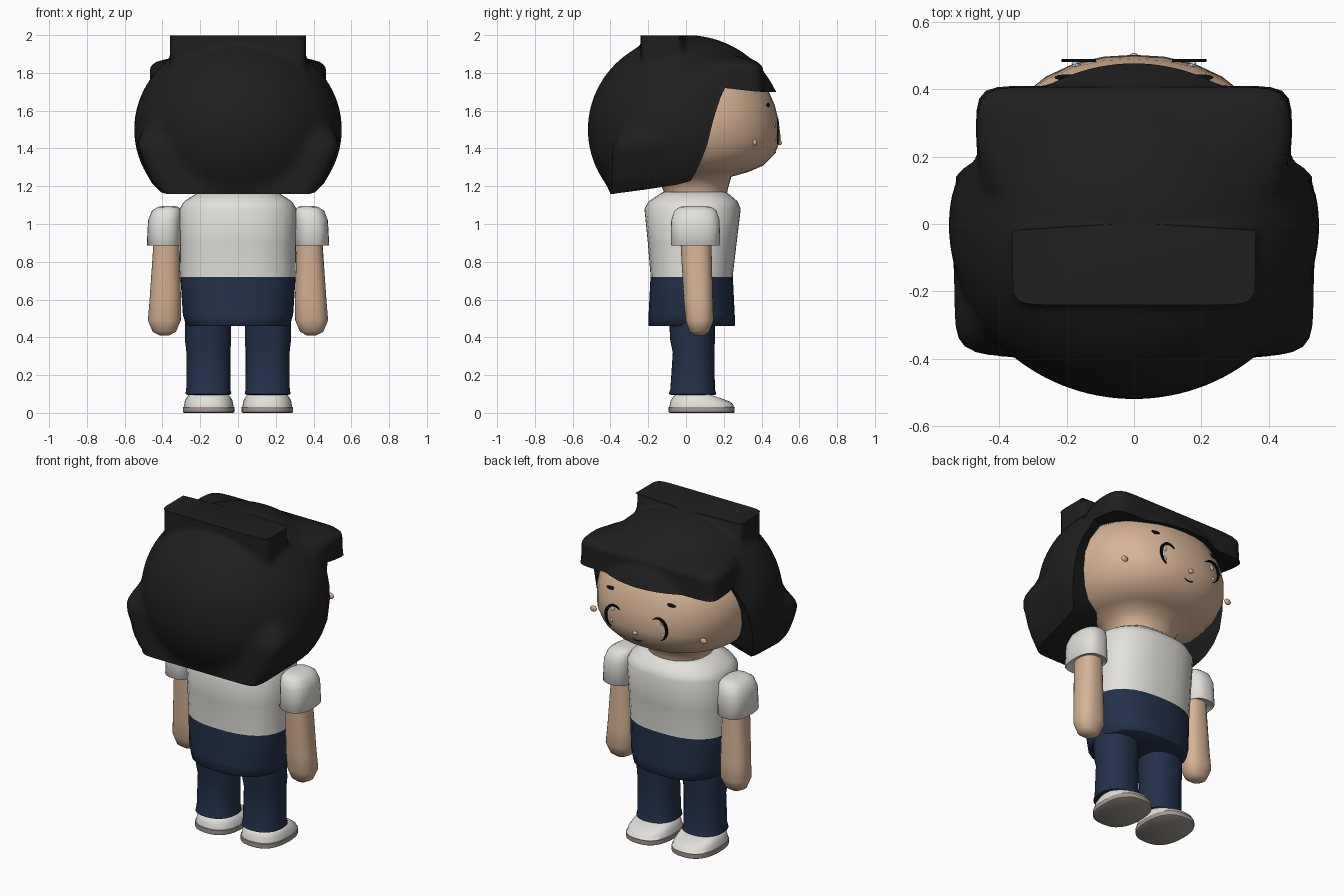
import bpy, bmesh, math
from mathutils import Vector
from mathutils.bvhtree import BVHTree

cube = bpy.data.objects.get("Cube")
if cube:
    bpy.data.objects.remove(cube)


def material(name, r, g, b):
    m = bpy.data.materials.new(name)
    m.use_nodes = True
    m.diffuse_color = (r, g, b, 1)
    m.node_tree.nodes["Principled BSDF"].inputs["Base Color"].default_value = (r, g, b, 1)
    return m


HAIR = material("hair black", .014, .014, .014)
SKIN = material("skin", .68, .45, .30)
WHITE = material("shirt white", .76, .75, .71)
NAVY = material("trouser navy", .017, .030, .068)
SOLE = material("sole grey", .36, .31, .28)
INK = material("eye black", .004, .004, .004)
SHINE = material("eye shine", .55, .68, .75)


def finish(name, bm, *mats, angle=40):
    bmesh.ops.recalc_face_normals(bm, faces=bm.faces[:])
    me = bpy.data.meshes.new(name)
    bm.to_mesh(me)
    bm.free()
    for m in mats:
        me.materials.append(m)
    ob = bpy.data.objects.new(name, me)
    bpy.context.collection.objects.link(ob)
    bpy.ops.object.select_all(action='DESELECT')
    bpy.context.view_layer.objects.active = ob
    ob.select_set(True)
    bpy.ops.object.shade_smooth_by_angle(angle=math.radians(angle))
    return ob


def skin_rings(bm, rings):
    """Join closed rings of points with quads."""
    rows = [[bm.verts.new(p) for p in ring] for ring in rings]
    n = len(rows[0])
    for a, b in zip(rows, rows[1:]):
        for i in range(n):
            j = (i + 1) % n
            bm.faces.new((a[i], a[j], b[j], b[i]))
    return rows


def oval(z, cx, cy, rx, ry, power=2, n=32):
    pts = []
    for i in range(n):
        c, s = math.cos(math.tau * i / n), math.sin(math.tau * i / n)
        k = (abs(c) ** power + abs(s) ** power) ** (-1 / power)
        pts.append((cx + rx * c * k, cy + ry * s * k, z))
    return pts


def loft(name, rings, *mats, power=2, split=None, angle=40):
    """Stack ovals (z, cx, cy, rx, ry); faces below split get the second material."""
    bm = bmesh.new()
    rows = skin_rings(bm, [oval(*r, power=power) for r in rings])
    bm.faces.new(rows[0])
    bm.faces.new(rows[-1])
    if split:
        for f in bm.faces:
            f.material_index = int(f.calc_center_median().z < split)
    return finish(name, bm, *mats, angle=angle)


def blob(name, loc, scale, mat):
    bm = bmesh.new()
    bmesh.ops.create_uvsphere(bm, u_segments=16, v_segments=10, radius=1)
    bmesh.ops.scale(bm, vec=scale, verts=bm.verts)
    bmesh.ops.translate(bm, vec=loc, verts=bm.verts)
    return finish(name, bm, mat, angle=80)


def lerp(x, pts):
    for (a, u), (b, v) in zip(pts, pts[1:]):
        if x <= b:
            return u + (v - u) * max(0, x - a) / (b - a)
    return pts[-1][1]


# Head and neck
head = loft("head", [
    (1.12, 0, .05, .18, .16), (1.18, 0, .05, .18, .17), (1.25, 0, .04, .22, .20),
    (1.275, 0, .04, .30, .29), (1.31, 0, .04, .37, .37), (1.37, 0, .04, .42, .43),
    (1.45, 0, .04, .455, .462), (1.55, 0, .03, .465, .46), (1.63, 0, .02, .455, .45),
    (1.72, 0, .01, .41, .42), (1.82, 0, 0, .30, .32), (1.9, 0, 0, .12, .12)],
    SKIN, power=2.25, angle=60)
tree = BVHTree.FromPolygons([v.co for v in head.data.vertices],
                            [p.vertices[:] for p in head.data.polygons])


def on_face(x, z):
    return tree.ray_cast(Vector((x, 2, z)), Vector((0, -1, 0)))[0]


# Hair: an ellipsoid cap merged with boxy fringe and nape corners
EDGE = [(0, 1.70), (50, 1.70), (66, 1.72), (71, 1.64), (75, 1.54), (79, 1.38),
        (86, 1.23), (95, 1.21), (135, 1.16), (180, 1.16)]


def box_radius(s, c, a, b, n=14):
    return ((s / a) ** n + (c / b) ** n) ** (-1 / n)


def hair_radius(deg, z):
    s, c = abs(math.sin(math.radians(deg))), math.cos(math.radians(deg))
    level = math.sqrt(max(1e-6, 1 - ((z - 1.5) / .5) ** 2))
    r = level / math.hypot(s / .55, c / .52)
    if c > 0:
        k = lerp(z, [(1.5, 1.0), (1.83, .98), (1.86, .92), (1.9, .55), (2, .1)])
        k *= lerp(deg, [(62, 1), (74, .96), (90, .7)])
        return max(r, k * box_radius(s, c, .475, .415))
    a = lerp(z, [(1.16, .40), (1.22, .46), (1.43, .54), (1.5, .50), (1.66, .36)])
    b = lerp(z, [(1.16, .40), (1.42, .39), (1.5, .34), (1.66, .24)])
    return max(r, box_radius(s, -c, a, b))


def hair_point(i, n, t, shrink=1, lift=0):
    ang = math.tau * i / n
    deg = math.degrees(ang)
    deg = min(deg, 360 - deg)
    z = 2 - (2 - lerp(deg, EDGE)) * t
    r = hair_radius(deg, z) * shrink
    return (r * math.sin(ang), r * math.cos(ang), z + lift)


bm = bmesh.new()
N, ROWS = 120, 36
rings = [[hair_point(i, N, (k / ROWS) ** 1.6) for i in range(N)] for k in range(1, ROWS + 1)]
rings += [[hair_point(i, N, 1, .8, .02) for i in range(N)],
          [hair_point(i, N, 1, .35, .08) for i in range(N)]]
rows = skin_rings(bm, rings)
bm.faces.new(rows[0])
# soften the outer shell a little, keeping the hem crisp
shell = [v for row in rows[1:ROWS - 1] for v in row]
for _ in range(2):
    bmesh.ops.smooth_vert(bm, verts=shell, factor=.5, use_axis_x=True, use_axis_y=True, use_axis_z=True)
finish("hair", bm, HAIR, angle=50)

# Shirt with the navy waist below it
loft("torso", [
    (.46, 0, .03, .265, .225), (.465, 0, .03, .275, .23), (.52, 0, .03, .292, .228),
    (.72, 0, .03, .305, .218), (.73, 0, .03, .305, .218), (.9, 0, .033, .307, .235),
    (1.08, 0, .035, .31, .255), (1.12, 0, .038, .285, .235), (1.165, 0, .045, .215, .175),
    (1.17, 0, .045, .19, .16)], WHITE, NAVY, power=2.5, split=.725, angle=50)

# Nose and mouth
blob("nose", on_face(0, 1.43), (.016, .014, .013), SKIN)
bm = bmesh.new()
rows = []
for i in range(9):
    u = i / 4 - 1
    x, z = .03 * u, 1.375 + .008 * u * u
    rows.append([on_face(x, z + d) + Vector((0, .003, 0)) for d in (-.004, .004)])
verts = [[bm.verts.new(p) for p in r] for r in rows]
for a, b in zip(verts, verts[1:]):
    bm.faces.new((a[0], b[0], b[1], a[1]))
finish("mouth", bm, INK)

for side, sx in (("left", 1), ("right", -1)):
    # Eye: crescent plate open toward the nose, with two shines
    bm = bmesh.new()
    rings = []
    for i in range(17):
        a = math.radians(-75 + 210 * i / 16)
        w = .003 + .014 * math.sin(math.pi * i / 16)
        ring = []
        for rad, y in ((0, .481), (0, .489), (w, .489), (w, .481)):
            ring.append((sx * (.155 + (.06 - rad) * math.cos(a)), y, 1.49 + (.07 - rad) * math.sin(a)))
        rings.append(ring)
    rows = skin_rings(bm, rings)
    bm.faces.new(rows[0])
    bm.faces.new(rows[-1])
    finish(side + "_eye", bm, INK)
    for part, dx, z, r in (("upper", .17, 1.525, .014), ("lower", .175, 1.455, .010)):
        blob(f"{side}_eye_{part}_shine", on_face(sx * dx, z), (r, .006, r * 1.2), SHINE)
    blob(side + "_brow", on_face(sx * .2, 1.63), (.036, .009, .010), INK)
    # Small ear on the cheek
    blob(side + "_ear", (sx * .375, .365, 1.43), (.022, .012, .018), SKIN)

    # Arm and sleeve
    loft(side + "_arm", [
        (.41, sx * .39, .07, .025, .025), (.43, sx * .39, .07, .062, .052),
        (.49, sx * .39, .072, .087, .074), (.6, sx * .385, .065, .083, .077),
        (.92, sx * .378, .052, .068, .082)], SKIN, power=2.4, angle=60)
    loft(side + "_sleeve", [
        (.90, sx * .385, .05, .07, .085), (.885, sx * .39, .05, .088, .126),
        (.89, sx * .39, .05, .093, .130), (1.02, sx * .388, .05, .088, .128),
        (1.07, sx * .378, .05, .078, .112), (1.09, sx * .37, .05, .055, .085),
        (1.095, sx * .365, .05, .03, .05)], WHITE, power=2.6, angle=50)

    # Leg
    loft(side + "_leg", [
        (.095, sx * .157, .035, .108, .115), (.10, sx * .157, .035, .122, .126),
        (.125, sx * .157, .035, .117, .118), (.32, sx * .157, .04, .116, .110),
        (.38, sx * .158, .035, .122, .118), (.52, sx * .158, .03, .122, .122)],
        NAVY, power=2.3, angle=50)

    # Shoe: grey sole and white upper sloping down to the toe
    bm = bmesh.new()
    shapes = [(0, .130, .170), (.004, .136, .175), (.03, .136, .175), (.032, .132, .171),
              (.065, .126, .164), (.09, .112, .148), (.105, .085, .11)]
    rings = [oval(z, sx * .155, .083, rx, ry, power=2.5) for z, rx, ry in shapes]
    rings = [[(x, y, z - max(0, z - .035) * .55 * min(1, max(0, (y - .1) / .12)))
              for x, y, z in ring] for ring in rings]
    rows = skin_rings(bm, rings)
    bm.faces.new(rows[0])
    bm.faces.new(rows[-1])
    for f in bm.faces:
        f.material_index = int(f.calc_center_median().z < .031)
    finish(side + "_shoe", bm, WHITE, SOLE, angle=45)
